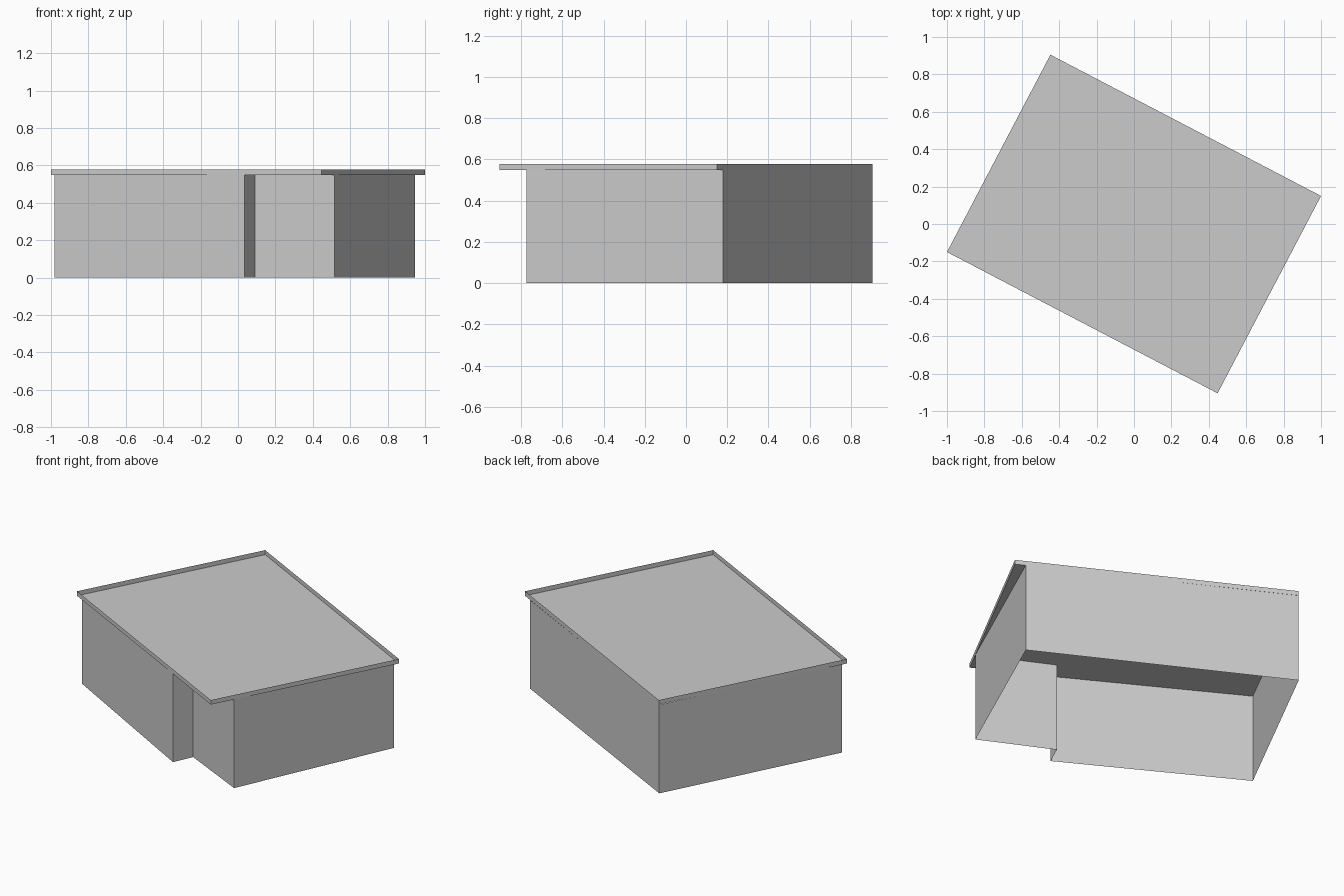
import bpy
import bmesh

WALL_TOP = 0.55
RIM_TOP = 0.578

cube = bpy.data.objects.get("Cube")
if cube:
    bpy.data.objects.remove(cube, do_unlink=True)

grey = bpy.data.materials.new("light_grey")
grey.use_nodes = True
grey.diffuse_color = (0.6, 0.6, 0.6, 1)
bsdf = next(n for n in grey.node_tree.nodes if n.type == 'BSDF_PRINCIPLED')
bsdf.inputs["Base Color"].default_value = (0.6, 0.6, 0.6, 1)


def finish(name, bm):
    mesh = bpy.data.meshes.new(name)
    bm.to_mesh(mesh)
    bm.free()
    mesh.materials.append(grey)
    obj = bpy.data.objects.new(name, mesh)
    bpy.context.collection.objects.link(obj)
    return obj


def band(name, outline, bottom, top):
    """Thin upright sheet following a closed counterclockwise outline."""
    bm = bmesh.new()
    low = [bm.verts.new((x, y, bottom)) for x, y in outline]
    high = [bm.verts.new((x, y, top)) for x, y in outline]
    for i in range(len(outline)):
        j = (i + 1) % len(outline)
        bm.faces.new((low[i], low[j], high[j], high[i]))
    return finish(name, bm)


def sheet(name, outline, height):
    """Flat horizontal sheet facing up."""
    bm = bmesh.new()
    bm.faces.new([bm.verts.new((x, y, height)) for x, y in outline])
    return finish(name, bm)


# Slightly irregular footprint with a stepped-back front corner
footprint = [(-0.98, -0.128), (0.035, -0.688), (0.09, -0.568),
             (0.515, -0.774), (0.945, 0.18), (-0.45, 0.905)]
# Rectangle around the footprint, so the roof overhangs unevenly
roof_outline = [(-1.0, -0.15), (0.447, -0.905), (1.0, 0.15), (-0.447, 0.905)]

# Open-bottomed walls, flat roof and upstanding rim
band("walls", footprint, 0, WALL_TOP)
sheet("roof", roof_outline, WALL_TOP)
band("roof_rim", roof_outline, WALL_TOP, RIM_TOP)
